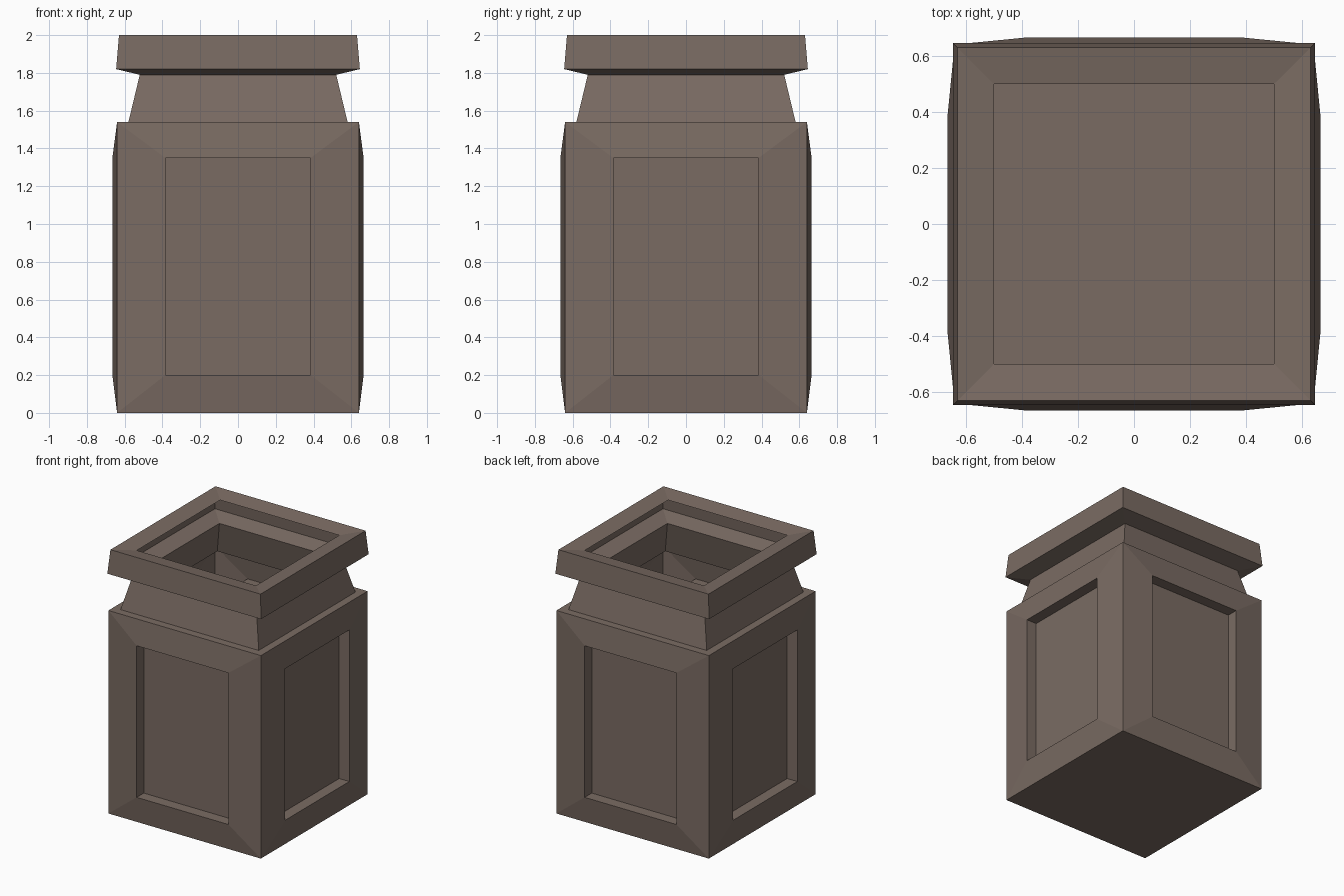
import bpy
import bmesh
from mathutils import Matrix, Vector
from math import pi

cube = bpy.data.objects.get("Cube")
if cube:
    bpy.data.objects.remove(cube, do_unlink=True)

# Single stone colour
COLOUR = (0.195, 0.148, 0.124, 1)
stone = bpy.data.materials.new("brown_stone")
stone.use_nodes = True
stone.diffuse_color = COLOUR
bsdf = next(n for n in stone.node_tree.nodes if n.type == "BSDF_PRINCIPLED")
bsdf.inputs["Base Color"].default_value = COLOUR
bsdf.inputs["Roughness"].default_value = 0.9


def bridge(bm, rings):
    """Join successive four-cornered rings with quads."""
    for low, high in zip(rings, rings[1:]):
        for i in range(4):
            j = (i + 1) % 4
            bm.faces.new((low[i], low[j], high[j], high[i]))


def square(bm, half, z):
    """Horizontal square ring, counter-clockwise from above."""
    return [bm.verts.new((x * half, y * half, z))
            for x, y in ((-1, -1), (1, -1), (1, 1), (-1, 1))]


def finish(bm, name):
    bmesh.ops.remove_doubles(bm, verts=bm.verts, dist=0.0001)
    mesh = bpy.data.meshes.new(name)
    bm.to_mesh(mesh)
    bm.free()
    mesh.materials.append(stone)
    obj = bpy.data.objects.new(name, mesh)
    bpy.context.collection.objects.link(obj)


HALF, TOP = 0.64, 1.54
NECK_BASE = 0.58

# Body: four bulging frames, each with a straight-walled sunken panel
bm = bmesh.new()
frame = [(HALF, 0, TOP, HALF), (0.385, 0.2, 1.35, 0.665), (0.385, 0.2, 1.35, 0.58)]
for side in range(4):
    turn = Matrix.Rotation(side * pi / 2, 3, "Z")
    rings = []
    for half, low, high, out in frame:
        corners = ((-half, low), (half, low), (half, high), (-half, high))
        rings.append([bm.verts.new(turn @ Vector((x, -out, z))) for x, z in corners])
    bridge(bm, rings)
    bm.faces.new(rings[-1])

# Closed base and the narrow shoulder around the neck
bm.faces.new(reversed(square(bm, HALF, 0)))
bridge(bm, [square(bm, HALF, TOP), square(bm, NECK_BASE, TOP)])
finish(bm, "panelled_body")

# Tapered neck, open into the body
bm = bmesh.new()
bridge(bm, [square(bm, NECK_BASE, TOP), square(bm, 0.52, 1.79)])
finish(bm, "neck")

# Flared collar with an open, slightly dished rim
bm = bmesh.new()
collar = [(0.52, 1.79), (0.645, 1.82), (0.63, 2.0), (0.5, 1.98)]
bridge(bm, [square(bm, half, z) for half, z in collar])
finish(bm, "collar_rim")
